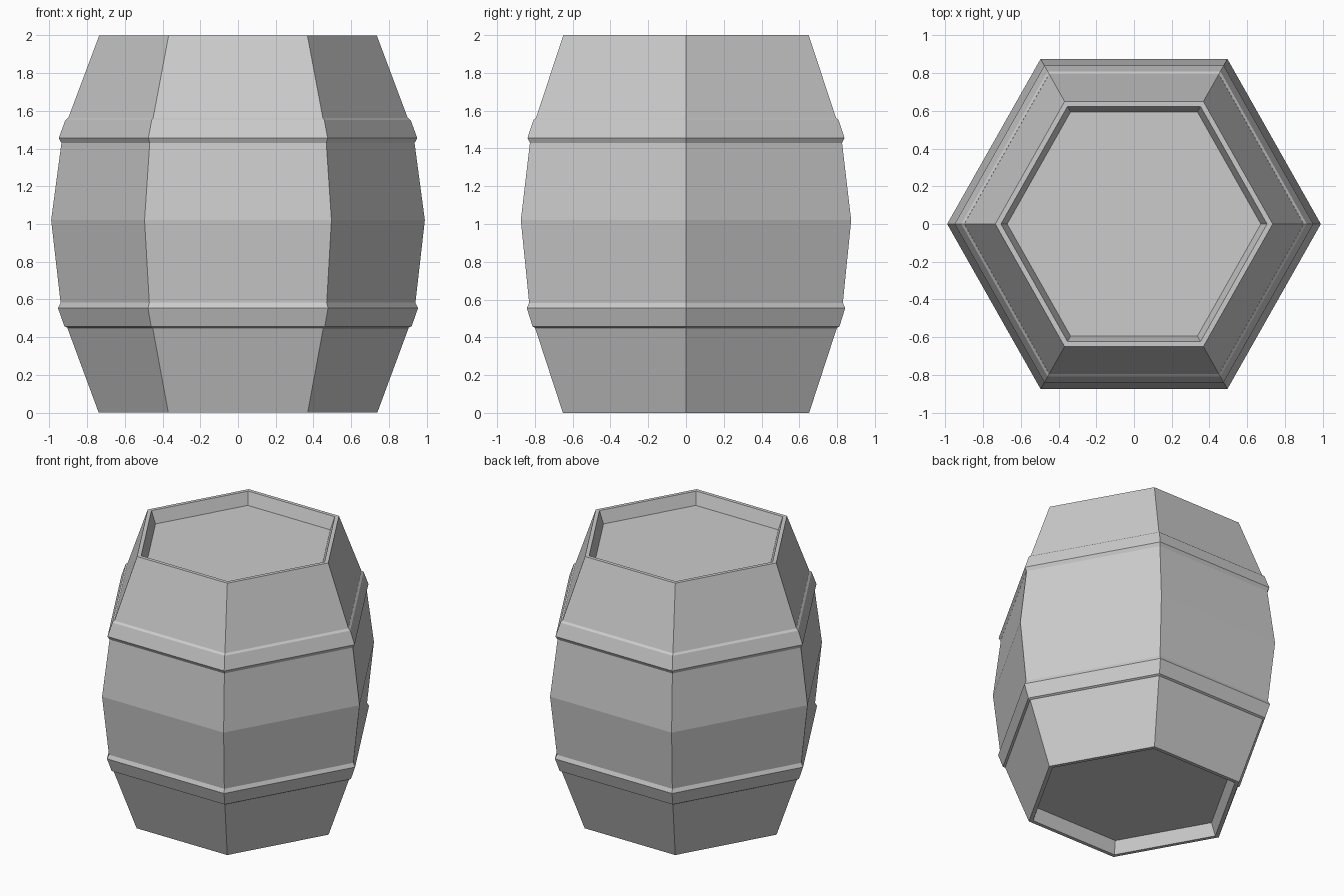
import bpy, bmesh
from math import cos, sin, pi

if "Cube" in bpy.data.objects:
    bpy.data.objects.remove(bpy.data.objects["Cube"])

SIDES = 6
Y_SCALE = 1.02


def lathe(name, profile, closed=False):
    """Revolve a (radius, z) profile into a six-sided shell."""
    bm = bmesh.new()
    rings = [[bm.verts.new((r * cos(2 * pi * i / SIDES),
                            r * sin(2 * pi * i / SIDES) * Y_SCALE, z))
              for i in range(SIDES)] for r, z in profile]
    pairs = list(zip(rings, rings[1:]))
    if closed:
        pairs.append((rings[-1], rings[0]))
    else:
        bm.faces.new(rings[0])
        bm.faces.new(rings[-1])
    for a, b in pairs:
        for i in range(SIDES):
            j = (i + 1) % SIDES
            bm.faces.new((a[i], a[j], b[j], b[i]))
    bmesh.ops.recalc_face_normals(bm, faces=bm.faces)
    mesh = bpy.data.meshes.new(name)
    bm.to_mesh(mesh)
    bm.free()
    obj = bpy.data.objects.new(name, mesh)
    bpy.context.collection.objects.link(obj)
    return obj


# Barrel body with recessed lid and base
lathe("barrel_body", [
    (0.675, 0.09), (0.708, 0.0), (0.738, 0.0),
    (0.934, 0.53), (0.99, 1.02), (0.928, 1.485),
    (0.735, 2.0), (0.705, 2.0), (0.672, 1.91)])

# Hoops, bevelled where they meet the body
lathe("lower_hoop", [
    (0.89, 0.46), (0.904, 0.45), (0.92, 0.458), (0.954, 0.555),
    (0.94, 0.583), (0.91, 0.56)], closed=True)
lathe("upper_hoop", [
    (0.91, 1.45), (0.936, 1.43), (0.95, 1.455), (0.915, 1.55),
    (0.90, 1.562), (0.88, 1.55)], closed=True)
